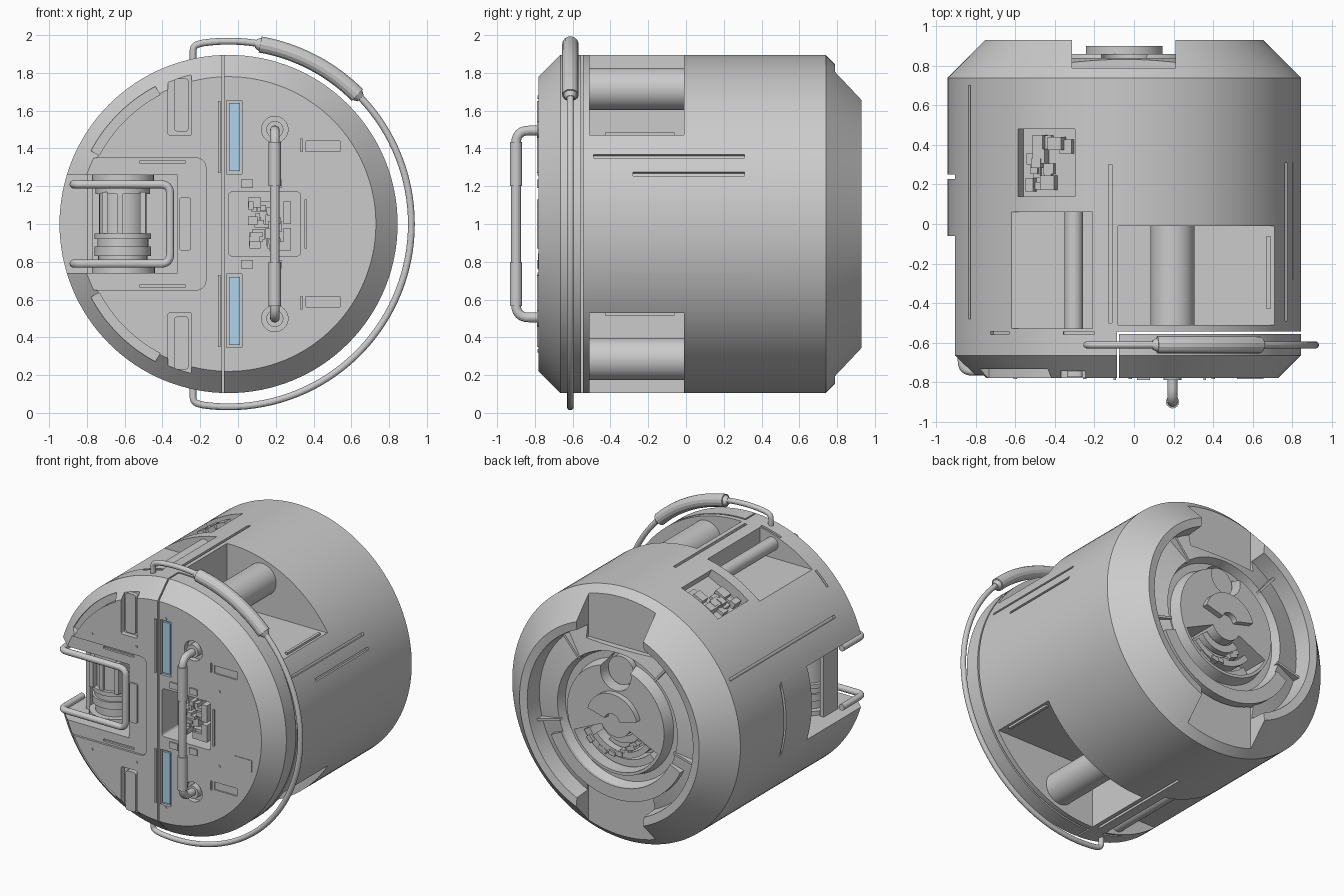
import bpy, bmesh, random
from math import radians, cos, sin, pi
from mathutils import Matrix, Vector

if "Cube" in bpy.data.objects:
    bpy.data.objects.remove(bpy.data.objects["Cube"])

random.seed(4)
CX, CZ = -0.05, 1.0           # drum axis runs along y


def material(name, rgb):
    m = bpy.data.materials.new(name)
    m.diffuse_color = (*rgb, 1)
    m.use_nodes = True
    m.node_tree.nodes["Principled BSDF"].inputs["Base Color"].default_value = m.diffuse_color
    return m


LIGHT = material("light_panel", (0.72, 0.72, 0.72))
BLUE = material("blue_glass", (0.42, 0.66, 0.86))


def finish(name, bm, mat=None):
    bmesh.ops.recalc_face_normals(bm, faces=bm.faces)
    me = bpy.data.meshes.new(name)
    bm.to_mesh(me)
    bm.free()
    ob = bpy.data.objects.new(name, me)
    bpy.context.collection.objects.link(ob)
    if mat:
        me.materials.append(mat)
    return ob


def box(name, x0, x1, y0, y1, z0, z1, mat=None, M=None, r=0):
    bm = bmesh.new()
    bmesh.ops.create_cube(bm, size=1)
    for v in bm.verts:
        v.co = Vector(((x0 + x1) / 2 + v.co.x * abs(x1 - x0), (y0 + y1) / 2 + v.co.y * abs(y1 - y0),
                       (z0 + z1) / 2 + v.co.z * abs(z1 - z0)))
    if r:
        ed = [e for e in bm.edges if abs(e.verts[0].co.y - e.verts[1].co.y) > 1e-5]
        bmesh.ops.bevel(bm, geom=ed, offset=r, segments=5, profile=0.5, affect='EDGES')
    if M:
        bm.transform(M)
    return finish(name, bm, mat)


def cyl(name, p0, p1, r, n=40, r2=None):
    p0, p1 = Vector(p0), Vector(p1)
    d = p1 - p0
    bm = bmesh.new()
    M = Matrix.Translation((p0 + p1) / 2) @ d.to_track_quat('Z', 'Y').to_matrix().to_4x4()
    bmesh.ops.create_cone(bm, cap_ends=True, segments=n, radius1=r, radius2=r if r2 is None else r2,
                          depth=d.length, matrix=M)
    return finish(name, bm)


def lathe(name, profile, n=128):
    bm = bmesh.new()
    rings = [[bm.verts.new((CX + r * cos(2 * pi * i / n), y, CZ + r * sin(2 * pi * i / n)))
              for i in range(n)] for r, y in profile]
    for a, b in zip(rings, rings[1:]):
        for i in range(n):
            bm.faces.new((a[i], a[(i + 1) % n], b[(i + 1) % n], b[i]))
    bm.faces.new(rings[0])
    bm.faces.new(rings[-1])
    return finish(name, bm)


def arc_block(name, r0, r1, a0, a1, y0, y1, n=24):
    bm = bmesh.new()
    rows = []
    for i in range(n + 1):
        a = radians(a0 + (a1 - a0) * i / n)
        rows.append([bm.verts.new((CX + r * cos(a), y, CZ + r * sin(a)))
                     for r, y in ((r0, y0), (r1, y0), (r1, y1), (r0, y1))])
    for p, q in zip(rows, rows[1:]):
        for k in range(4):
            bm.faces.new((p[k], p[(k + 1) % 4], q[(k + 1) % 4], q[k]))
    bm.faces.new(rows[0])
    bm.faces.new(rows[-1])
    return finish(name, bm)


def fillet(pts, d):
    pts = [Vector(p) for p in pts]
    out = [pts[0]]
    for a, b, c in zip(pts, pts[1:], pts[2:]):
        p, q = b + (a - b).normalized() * d, b + (c - b).normalized() * d
        out += [p.lerp(b, t / 6).lerp(b.lerp(q, t / 6), t / 6) for t in range(7)]
    return out + [pts[-1]]


def tube(name, pts, r):
    cu = bpy.data.curves.new(name, 'CURVE')
    cu.dimensions, cu.bevel_depth, cu.bevel_resolution, cu.use_fill_caps = '3D', r, 5, True
    sp = cu.splines.new('POLY')
    sp.points.add(len(pts) - 1)
    for s, p in zip(sp.points, pts):
        s.co = (*p, 1)
    tmp = bpy.data.objects.new(name + "_path", cu)
    me = bpy.data.meshes.new_from_object(tmp)
    bpy.data.objects.remove(tmp)
    ob = bpy.data.objects.new(name, me)
    bpy.context.collection.objects.link(ob)
    return ob


def cut(target, *cutters, op='DIFFERENCE'):
    for c in cutters:
        m = target.modifiers.new("cut", 'BOOLEAN')
        m.operation, m.solver, m.object = op, 'EXACT', c
        bpy.context.view_layer.update()
        dg = bpy.context.evaluated_depsgraph_get()
        me = bpy.data.meshes.new_from_object(target.evaluated_get(dg))
        target.modifiers.clear()
        target.data = me
        bpy.data.objects.remove(c)


def radial(a):                # local x = tangent, z = outwards from the drum axis
    return Matrix.Translation((CX, 0, CZ)) @ Matrix.Rotation(pi / 2 - radians(a), 4, 'Y')


def slot(a, y0, y1, w=0.02, depth=0.02):
    return box("slot", -w / 2, w / 2, y0, y1, 0.893 - depth, 0.95, M=radial(a))


# drum body and the separate right-hand front lid, split by a thin gap
PROFILE = [(.78, -.78), (.895, -.665), (.895, .74), (.705, .93), (.65, .922), (.64, .80),
           (.47, .84), (.45, .78), (.40, .78), (.38, .86)]
body = lathe("drum_body", PROFILE)
lid = lathe("front_lid", PROFILE)
cut(body, box("c", -.085, 2, -2, -.545, -1, 3))
cut(lid, box("c", -.075, 2, -2, -.557, -1, 3), op='INTERSECT')

# left bay: shallow plate, deep open notch, light panel
cut(body, box("c", -1.2, -.17, -.9, -.765, .65, 1.35, r=.05),
    box("c", -1.2, -.32, -.9, -.06, .74, 1.26),
    box("c", -1.2, -.905, .228, .25, .74, 1.26))
box("bay_light_panel", -.31, -.25, -.775, -.75, .86, 1.14, LIGHT, r=.01)
for i, (z0, z1, r) in enumerate([(.74, .77, .17), (.77, .83, .13), (.83, .88, .15), (.88, .92, .135),
                                 (.92, .95, .15), (.95, 1.16, .125), (1.16, 1.22, .145), (1.22, 1.26, .165)]):
    cyl(f"bay_machine_ring_{i}", (-.61, -.5, z0), (-.61, -.5, z1), r)
for i, x in enumerate((-.72, -.64, -.52)):
    box(f"bay_machine_rib_{i}", x, x + .03, -.64, -.5, .95, 1.17)
box("bay_side_rail", -.80, -.77, -.56, -.4, .74, 1.26)
tube("bay_guard_rail", fillet([(-.87, -.5, 1.21), (-.87, -.745, 1.21), (-.36, -.745, 1.21),
                               (-.36, -.745, .79), (-.87, -.745, .79), (-.87, -.5, .79)], .05), .022)

# features mirrored above and below the middle
for tag, s in (("upper", 1), ("lower", -1)):
    def Z(d):
        return CZ + s * d
    # side pockets with their cylinders
    cut(body, box("c", -.08, .71, -.51, -.01, Z(.47), Z(1.2)),
        box("c", -.62, -.21, -.53, .06, Z(.69), Z(1.2)))
    cyl(f"{tag}_pocket_cylinder", (.195, -.515, Z(.715)), (.195, 0, Z(.715)), .112, 48)
    cyl(f"{tag}_small_pocket_cylinder", (-.305, -.535, Z(.79)), (-.305, .065, Z(.79)), .047, 32)
    box(f"{tag}_pocket_lip", .67, .69, -.43, -.06, Z(.46), Z(.485))
    # long surface slots
    for a, y0, y1 in ((23.7, -.49, .31), (17.2, -.28, .31), (151, -.48, .70), (94.5, -.5, .3)):
        cut(body, slot(s * a, y0, y1))
    for a, w in ((134.8, .13), (105, .16)):
        cut(body, slot(s * a, -.56, -.543, w))
    # greebled hatch
    M = radial(s * 116.5)
    cut(body, box("c", -.16, .16, .14, .48, .82, 1, M=M))
    for i in range(16):
        x, y = random.uniform(-.15, .07), random.uniform(.15, .40)
        box(f"{tag}_hatch_part_{i}", x, x + random.uniform(.03, .08), y, y + random.uniform(.03, .08),
            .81, random.uniform(.835, .88), M=M)
    # left front: light capsule, arc groove, thin slots
    cut(body, box("c", -.37, -.245, -.9, -.745, Z(.47), Z(.79), r=.01),
        arc_block("c", .775, .825, s * 118, s * 152, -.9, -.72),
        box("c", -.52, -.28, -.8, -.75, Z(.32), Z(.335)))
    box(f"{tag}_light_bar", -.34, -.26, -.775, -.74, Z(.49), Z(.77), LIGHT, r=.02)
    box(f"{tag}_seam_strip", -.105, -.092, -.79, -.77, Z(.27), Z(.65))
    # lid: blue window, label slot, marker
    cut(lid, box("c", -.06, .022, -.9, -.76, Z(.265), Z(.655)),
        box("c", .36, .54, -.9, -.77, Z(.385), Z(.44)),
        box("c", .33, .342, -.9, -.77, Z(.385), Z(.45)),
        cyl("c", (.195, -.9, Z(.5)), (.195, -.74, Z(.5)), .07))
    box(f"{tag}_blue_window", -.048, .01, -.775, -.755, Z(.28), Z(.64), BLUE)
    cyl(f"{tag}_handle_boss", (.195, -.79, Z(.5)), (.195, -.735, Z(.5)), .045)
    cyl(f"{tag}_handle_grip", (.195, -.9, Z(.2)), (.195, -.9, Z(.435)), .033, 32)
    box(f"{tag}_lid_tab", .015, .08, -.79, -.77, Z(.19), Z(.235))
    box(f"{tag}_lid_tab_right", .17, .23, -.79, -.77, Z(.19), Z(.235))
    for i, (x, d) in enumerate(((.40, .265), (-.02, .67), (-.25, .41), (-.6, .41))):
        cyl(f"{tag}_screw_{i}", (x, -.785, Z(d)), (x, -.77, Z(d)), .009, 12)
    # back ring notch
    cut(body, box("c", -.315, .21, .79, 1.2, Z(.50), Z(1.2)))

# lid machinery recess
cut(lid, box("c", -.05, .33, -.9, -.60, .83, 1.17, r=.02))
for i in range(26):
    x, z = random.uniform(.05, .17), random.uniform(.84, 1.10)
    box(f"lid_machine_part_{i}", x, x + random.uniform(.02, .08), -random.uniform(.65, .75), -.59,
        z, z + random.uniform(.02, .06))
for i, (z0, z1) in enumerate(((.86, .98), (1.0, 1.12))):
    box(f"lid_machine_column_{i}", .24, .28, -.75, -.59, z0, z1)
box("lid_marker_strip", .352, .364, -.79, -.77, .87, 1.13)
box("lid_light_patch", .52, .655, -.784, -.77, .76, .845, LIGHT)

# front pull handle
tube("front_handle", fillet([(.195, -.74, 1.495), (.195, -.9, 1.495), (.195, -.9, .505),
                             (.195, -.74, .505)], .07), .026)


# carrying bail around the right side with a thick grip
def ring_points(a0, a1, n, R=.968):
    return [(CX + R * cos(radians(a0 + (a1 - a0) * i / n)), -.612,
             CZ + R * sin(radians(a0 + (a1 - a0) * i / n))) for i in range(n + 1)]


arc = ring_points(98, -98, 72)
top_bend = fillet([(-.238, -.612, 1.85), (-.238, -.612, 1.945), arc[0]], .03)
low_bend = [(x, y, 2 - z) for x, y, z in reversed(top_bend)]
tube("bail_tube", top_bend[:-1] + arc + low_bend[1:], .018)
grip = ring_points(80, 45, 20, .965)
tube("bail_grip", grip, .044)
for i, (p, q) in enumerate(((grip[0], grip[1]), (grip[-1], grip[-2]))):
    p, q = Vector(p), Vector(q)
    cyl(f"bail_grip_end_{i}", p, p + (p - q).normalized() * .025, .036, 24, .022)

# back recess: keyhole tab, machinery bay, raised segments
cut(body, cyl("c", (CX, .74, 1.33), (CX, 1.1, 1.33), .12),
    arc_block("c", .12, .36, 205, 335, .66, 1.1))
cyl("back_peg", (CX, .70, 1.33), (CX, .80, 1.33), .10)
arc_block("back_visor", .06, .20, 15, 165, .85, .90)
for i, (r0, r1, a0, a1, y) in enumerate([(.13, .18, 215, 325, .80), (.19, .23, 225, 300, .77),
                                         (.24, .28, 215, 320, .81), (.30, .35, 225, 330, .78)]):
    arc_block(f"back_machine_arc_{i}", r0, r1, a0, a1, .64, y)
for i in range(12):
    box(f"back_machine_part_{i}", -.02, .02 + random.uniform(0, .03), .65, random.uniform(.75, .83),
        .15 + .015 * i, .18 + .015 * i, M=radial(220 + 9 * i))
for i, a in enumerate((50, 130, 195, 345)):
    box(f"back_rib_{i}", -.008, .008, .78, .85, .46, .645, M=radial(a))
arc_block("back_outer_band", .47, .56, 205, 335, .80, .86)

# smooth shading with sharp edges kept
bpy.ops.object.select_all(action='DESELECT')
for ob in bpy.context.scene.objects:
    ob.select_set(True)
bpy.context.view_layer.objects.active = body
bpy.ops.object.shade_smooth_by_angle(angle=radians(25))
